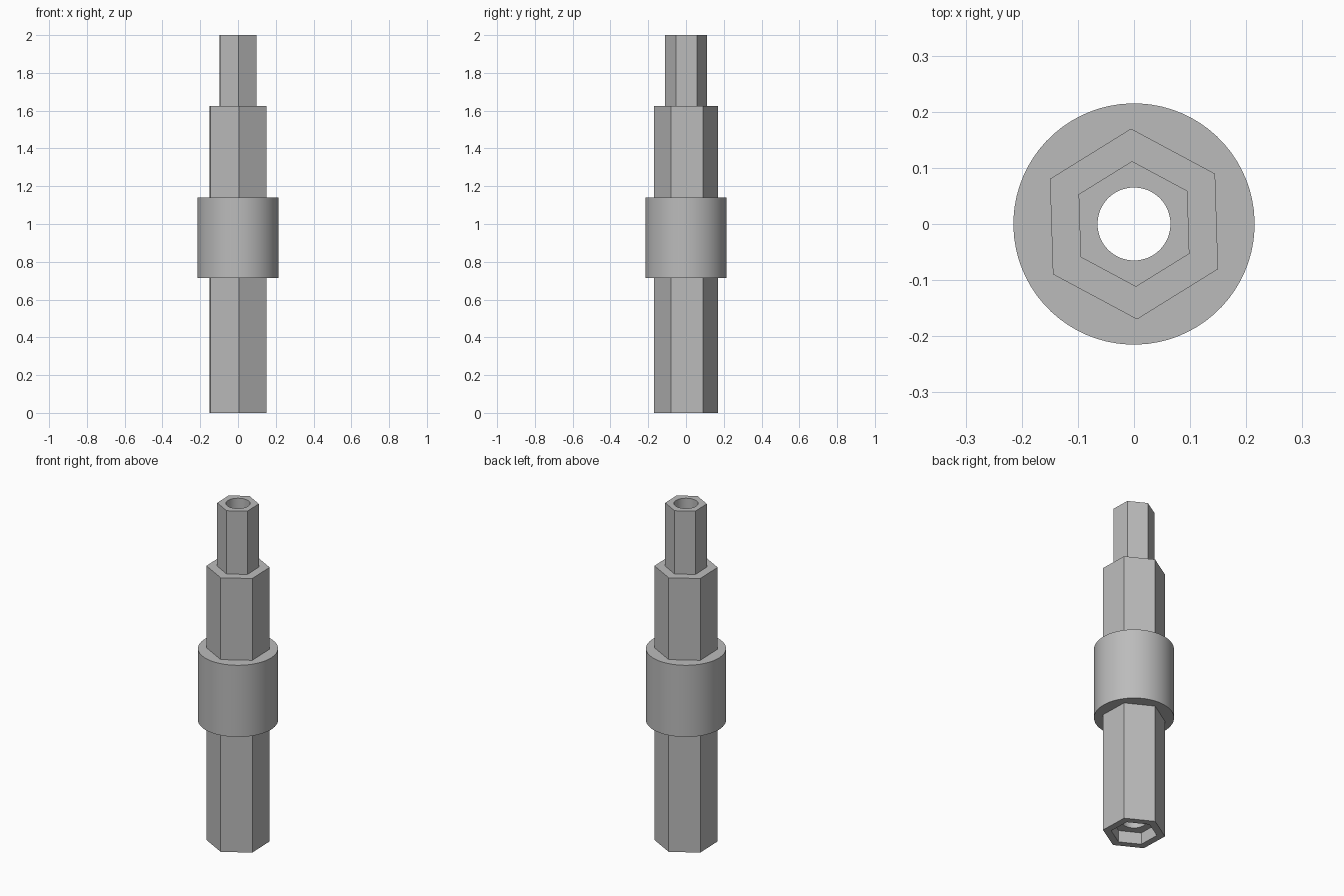
import bpy
import bmesh
from math import cos, sin, radians, tau

cube = bpy.data.objects.get("Cube")
if cube:
    bpy.data.objects.remove(cube, do_unlink=True)

steel = bpy.data.materials.new("grey steel")
steel.use_nodes = True
GREY = (0.50, 0.50, 0.50, 1)
steel.diffuse_color = GREY
steel.node_tree.nodes["Principled BSDF"].inputs["Base Color"].default_value = GREY

HEX, ROUND = 6, 72
STEP = ROUND // HEX          # round segments per hexagon side
TWIST = radians(31.8)        # angle of the first hexagon corner


def skin(bm, lower, upper):
    """Join two rings, fanning the round one onto the corners of a hexagon."""
    n, m = len(lower), len(upper)
    if n == m:
        for i in range(n):
            j = (i + 1) % n
            bm.faces.new((lower[i], lower[j], upper[j], upper[i]))
        return
    hexagon, circle = (lower, upper) if n < m else (upper, lower)
    for i in range(HEX):
        a, b = hexagon[i], hexagon[(i + 1) % HEX]
        arc = [circle[(i * STEP + k) % ROUND] for k in range(STEP + 1)]
        tris = [(a, b, arc[STEP // 2])]
        for k in range(STEP):
            tris.append((a if k < STEP // 2 else b, arc[k + 1], arc[k]))
        for tri in tris:
            bm.faces.new(tri if hexagon is lower else tri[::-1])


def loft(name, rings):
    """Shell through a chain of (sides, radius, height) rings."""
    bm = bmesh.new()
    loops = [[bm.verts.new((r * cos(TWIST + tau * i / n),
                            r * sin(TWIST + tau * i / n), z))
              for i in range(n)] for n, r, z in rings]
    for lower, upper in zip(loops, loops[1:]):
        skin(bm, lower, upper)
    mesh = bpy.data.meshes.new(name)
    bm.to_mesh(mesh)
    bm.free()
    mesh.materials.append(steel)
    obj = bpy.data.objects.new(name, mesh)
    bpy.context.collection.objects.link(obj)
    bpy.ops.object.select_all(action="DESELECT")
    obj.select_set(True)
    bpy.context.view_layer.objects.active = obj
    bpy.ops.object.shade_smooth_by_angle()


# Rings where neighbouring parts meet
socket_floor = (ROUND, 0.065, 0.07)
socket_rim = (HEX, 0.125, 0)
collar_base = (HEX, 0.17, 0.715)
collar_top = (HEX, 0.17, 1.14)
shoulder = (HEX, 0.17, 1.625)
tip_rim = (ROUND, 0.065, 2)

# Hexagonal recess in the bottom end
loft("bottom_socket", [socket_floor, (HEX, 0.125, 0.07), socket_rim])
# Hexagonal shaft below the collar, with its end face
loft("lower_shaft", [socket_rim, (HEX, 0.17, 0), collar_base])
# Round collar
loft("collar", [collar_base, (ROUND, 0.215, 0.715), (ROUND, 0.215, 1.14), collar_top])
# Hexagonal shaft above the collar
loft("upper_shaft", [collar_top, shoulder])
# Narrow hexagonal tip with the shoulder under it
loft("hex_tip", [shoulder, (HEX, 0.112, 1.625), (HEX, 0.112, 2), tip_rim])
# Round hole along the whole length
loft("bore", [tip_rim, socket_floor])
